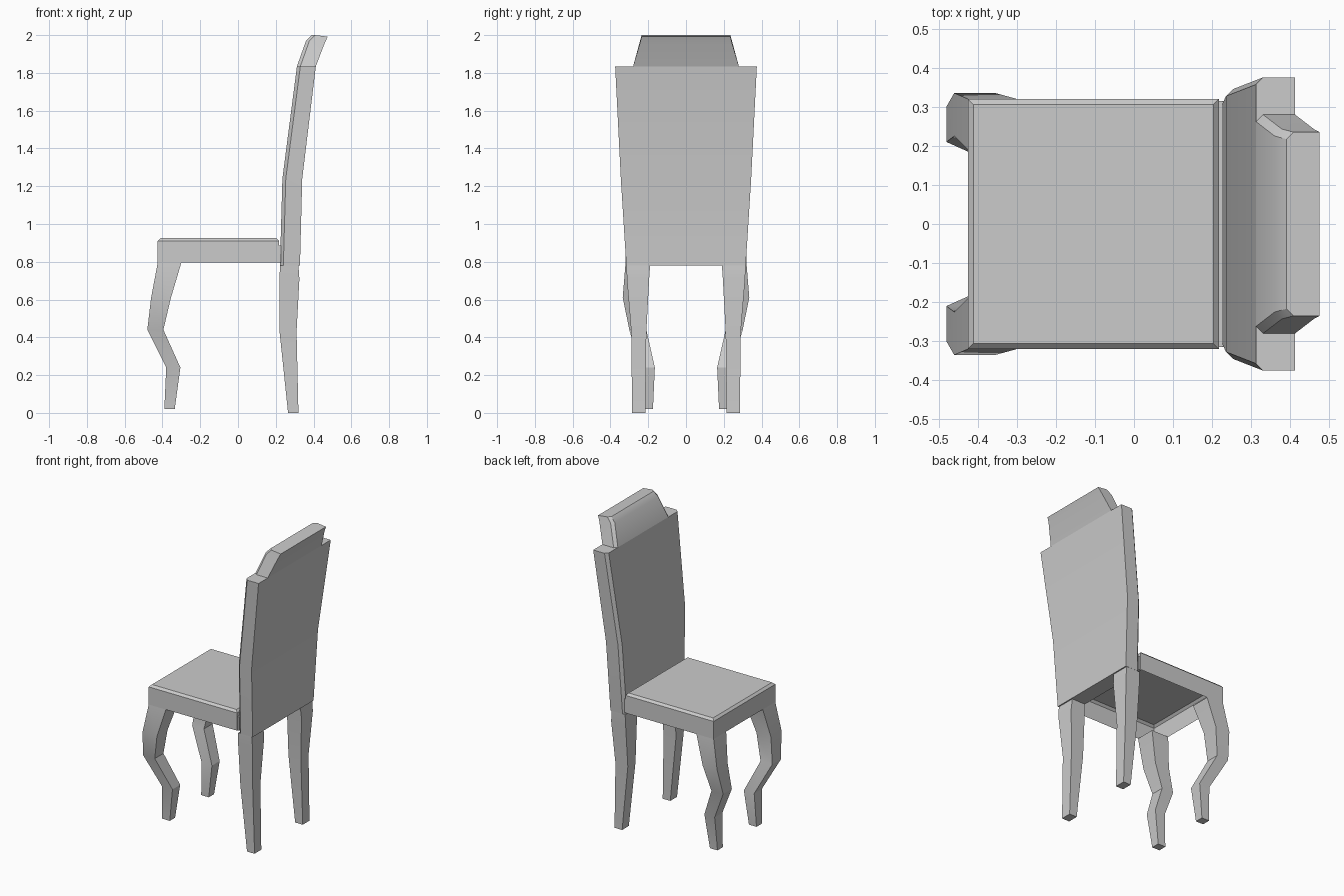
import bpy, bmesh

if "Cube" in bpy.data.objects:
    bpy.data.objects.remove(bpy.data.objects["Cube"])


def finish(bm, name):
    bmesh.ops.delete(bm, geom=[f for f in bm.faces if f.calc_area() < 1e-6], context='FACES_ONLY')
    bmesh.ops.recalc_face_normals(bm, faces=bm.faces)
    mesh = bpy.data.meshes.new(name)
    bm.to_mesh(mesh)
    bm.free()
    ob = bpy.data.objects.new(name, mesh)
    bpy.context.collection.objects.link(ob)
    bpy.ops.object.select_all(action='DESELECT')
    bpy.context.view_layer.objects.active = ob
    ob.select_set(True)
    bpy.ops.object.shade_smooth_by_angle(angle=0.5)
    return ob


def loft(name, rings):
    bm = bmesh.new()
    loops = [[bm.verts.new(p) for p in ring] for ring in rings]
    for a, b in zip(loops, loops[1:]):
        for i in range(len(a)):
            j = (i + 1) % len(a)
            bm.faces.new((a[i], a[j], b[j], b[i]))
    bm.faces.new(loops[0])
    bm.faces.new(loops[-1])
    return finish(bm, name)


def leg(name, levels, side):
    return loft(name, [[(x0, y0 * side, z), (x1, y0 * side, z),
                        (x1, y1 * side, z), (x0, y1 * side, z)]
                       for z, x0, x1, y0, y1 in levels])


# Legs: z, x range, y range at each level
front_levels = [(0.02, -0.39, -0.335, 0.175, 0.23), (0.24, -0.38, -0.305, 0.165, 0.245),
                (0.44, -0.48, -0.395, 0.21, 0.30), (0.61, -0.46, -0.355, 0.225, 0.335),
                (0.795, -0.425, -0.30, 0.19, 0.32)]
back_levels = [(0.0, 0.265, 0.32, 0.215, 0.285), (0.43, 0.22, 0.31, 0.21, 0.29),
               (0.71, 0.22, 0.325, 0.195, 0.313), (0.78, 0.222, 0.32, 0.19, 0.315)]
for side, tag in ((1, "left"), (-1, "right")):
    leg("front_leg_" + tag, front_levels, side)
    leg("back_leg_" + tag, back_levels, side)

# Seat: box open underneath, with a chamfered top edge
bm = bmesh.new()
bmesh.ops.create_cube(bm, size=1)
for v in bm.verts:
    v.co.x = 0.217 if v.co.x > 0 else -0.425
    v.co.y *= 0.64
    v.co.z = 0.925 if v.co.z > 0 else 0.795
bmesh.ops.bevel(bm, geom=[e for e in bm.edges if all(v.co.z > 0.9 for v in e.verts)],
                offset=0.014, segments=1, affect='EDGES', clamp_overlap=True)
bmesh.ops.delete(bm, geom=[f for f in bm.faces if f.calc_center_median().z < 0.8], context='FACES')
finish(bm, "seat")

# Strip joining the seat to the backrest
loft("seat_joint", [[(0.21, -0.315, z), (0.228, -0.315, z), (0.228, 0.315, z), (0.21, 0.315, z)]
                    for z in (0.795, 0.885)])

# Backrest: front z, front x, rear z, rear x, half width
rows = [(0.78, 0.222, 0.78, 0.328, 0.316), (1.24, 0.235, 1.24, 0.34, 0.345),
        (1.835, 0.312, 1.835, 0.412, 0.375), (1.835, 0.312, 1.835, 0.412, 0.28),
        (1.97, 0.36, 1.96, 0.46, 0.243), (2.0, 0.39, 1.992, 0.475, 0.235)]
rings = []
for zf, xf, zb, xb, w in rows:
    c = 0.018
    rings.append([(xf, w - c, zf), (xf + c, w, zf), (xb, w, zb),
                  (xb, -w, zb), (xf + c, -w, zf), (xf, c - w, zf)])
loft("backrest", rings)
